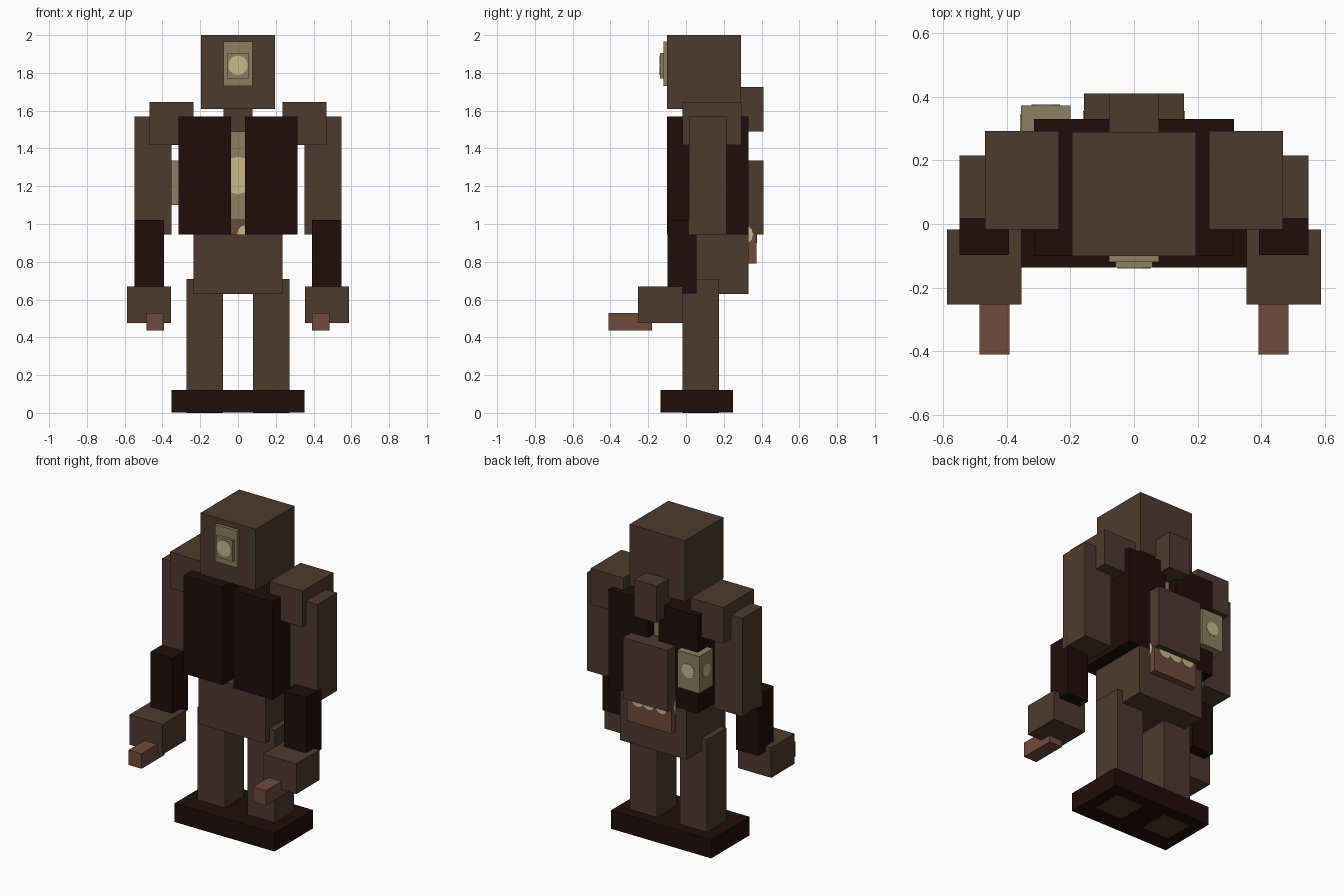
import bpy
import math

cube = bpy.data.objects.get("Cube")
if cube:
    bpy.data.objects.remove(cube, do_unlink=True)


def material(name, hex_code):
    """Flat material from an sRGB hex code, stored as linear values."""
    rgb = []
    for i in (0, 2, 4):
        c = int(hex_code[i:i + 2], 16) / 255
        rgb.append(c / 12.92 if c <= 0.04045 else ((c + 0.055) / 1.055) ** 2.4)
    mat = bpy.data.materials.new(name)
    mat.use_nodes = True
    mat.diffuse_color = (*rgb, 1)
    bsdf = mat.node_tree.nodes["Principled BSDF"]
    bsdf.inputs["Base Color"].default_value = (*rgb, 1)
    bsdf.inputs["Roughness"].default_value = 0.9
    return mat


BROWN = material("brown", "4e3a2d")
DARK = material("dark maroon", "210c0c")
OLIVE = material("olive", "8b8061")
CREAM = material("cream", "c8b88a")
RUST = material("rust", "704a3c")


def box(name, mat, x, y, z):
    """Box between the given limits on each axis."""
    lims = (x, y, z)
    bpy.ops.mesh.primitive_cube_add(size=1, location=[sum(l) / 2 for l in lims])
    obj = bpy.context.object
    obj.scale = [l[1] - l[0] for l in lims]
    bpy.ops.object.transform_apply(location=False, rotation=False, scale=True)
    obj.name = name
    obj.data.materials.append(mat)
    return obj


def pair(name, mat, x, y, z):
    """The same box on the left (+x) and the right (-x)."""
    box("left_" + name, mat, x, y, z)
    box("right_" + name, mat, (-x[1], -x[0]), y, z)


def disc(name, center, radius, axis="y"):
    """Thin round plate facing along an axis."""
    turn = (math.pi / 2, 0, 0) if axis == "y" else (0, math.pi / 2, 0)
    bpy.ops.mesh.primitive_cylinder_add(vertices=12, radius=radius, depth=0.006,
                                        location=center, rotation=turn)
    obj = bpy.context.object
    obj.name = name
    obj.data.materials.append(CREAM)


# Head and eye
box("head", BROWN, (-0.195, 0.195), (-0.1, 0.29), (1.61, 2.0))
box("eye_plate", OLIVE, (-0.078, 0.078), (-0.12, -0.1), (1.73, 1.965))
box("eye_socket", OLIVE, (-0.058, 0.058), (-0.137, -0.12), (1.77, 1.905))
disc("eye_lens", (0, -0.137, 1.84), 0.052)
box("neck", BROWN, (-0.078, 0.078), (0.255, 0.41), (1.49, 1.725))

# Torso
pair("vest", DARK, (0.038, 0.314), (-0.1, 0.33), (0.945, 1.57))
box("chest_core", OLIVE, (-0.118, 0.118), (0.08, 0.27), (1.02, 1.49))
disc("chest_light", (0, 0.08, 1.257), 0.1)
box("hips", BROWN, (-0.235, 0.235), (-0.06, 0.33), (0.63, 0.945))

# Arms
pair("shoulder", BROWN, (0.236, 0.468), (-0.018, 0.293), (1.418, 1.647))
pair("upper_arm", BROWN, (0.353, 0.548), (0.017, 0.215), (0.945, 1.57))
pair("forearm", DARK, (0.393, 0.548), (-0.098, 0.056), (0.632, 1.02))
pair("hand", BROWN, (0.354, 0.588), (-0.253, -0.018), (0.476, 0.668))
pair("finger", RUST, (0.392, 0.485), (-0.41, -0.18), (0.435, 0.53))

# Legs and base, with the soles showing underneath
pair("leg", BROWN, (0.08, 0.273), (-0.018, 0.176), (0, 0.71))
box("base", DARK, (-0.353, 0.353), (-0.136, 0.25), (0.002, 0.12))

# Backpack, hanging pouch and side lamp
box("backpack", BROWN, (-0.157, 0.157), (0.28, 0.41), (0.945, 1.335))
box("pouch", RUST, (-0.157, 0.157), (0.22, 0.372), (0.79, 1.1))
for i, x in enumerate((0.08, 0.0, -0.09)):
    disc(f"pouch_button_{i + 1}", (x, 0.372, 0.945), 0.045)
disc("pouch_front_button", (0.045, 0.22, 0.945), 0.05)
for side, x in (("left", 0.157), ("right", -0.157)):
    disc(side + "_pouch_button", (x, 0.3, 0.945), 0.055, "x")

box("side_lamp", OLIVE, (-0.355, -0.2), (0.235, 0.373), (1.1, 1.335))
disc("lamp_back_lens", (-0.277, 0.373, 1.225), 0.045)
disc("lamp_side_lens", (-0.355, 0.304, 1.225), 0.04, "x")
